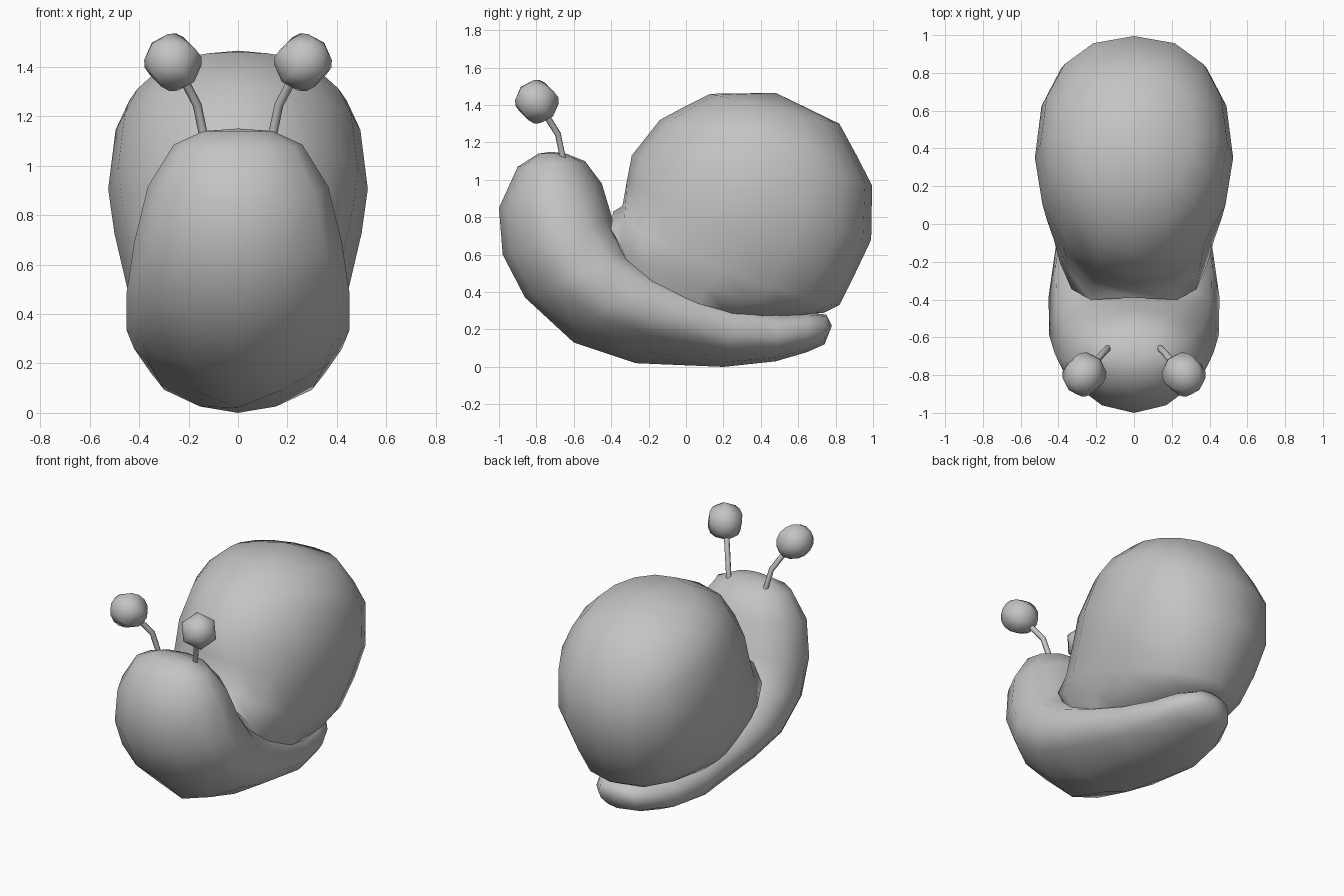
import bpy, bmesh, math
from mathutils import Vector

if "Cube" in bpy.data.objects:
    bpy.data.objects.remove(bpy.data.objects["Cube"], do_unlink=True)

grey = bpy.data.materials.new("plain grey")
grey.use_nodes = True
grey.diffuse_color = (0.55, 0.55, 0.55, 1)
grey.node_tree.nodes["Principled BSDF"].inputs["Base Color"].default_value = (0.55, 0.55, 0.55, 1)


def finish(name, bm, angle=60):
    bmesh.ops.recalc_face_normals(bm, faces=bm.faces)
    mesh = bpy.data.meshes.new(name)
    bm.to_mesh(mesh)
    bm.free()
    mesh.materials.append(grey)
    obj = bpy.data.objects.new(name, mesh)
    bpy.context.collection.objects.link(obj)
    bpy.ops.object.select_all(action="DESELECT")
    obj.select_set(True)
    bpy.context.view_layer.objects.active = obj
    bpy.ops.object.shade_smooth_by_angle(angle=math.radians(angle))


def power(v, e):
    return math.copysign(abs(v) ** e, v) if abs(v) > 1e-6 else 0.0


def bridge(bm, loops):
    for a, b in zip(loops, loops[1:]):
        n = len(a)
        for i in range(n):
            j = (i + 1) % n
            bm.faces.new((a[i], a[j], b[j], b[i]))


def loft(name, start, rings, end, n, angle):
    """Rings run between two (y, z) points; each has a half width, the squareness
    of its first and second halves, and how far its sides sag out of its plane,
    more so in the first half."""
    bm = bmesh.new()
    loops = []
    for py, pz, qy, qz, w, e_p, e_q, sag in rings:
        mid = Vector((0, (py + qy) / 2, (pz + qz) / 2))
        half = Vector((0, (qy - py) / 2, (qz - pz) / 2))
        down = Vector((0, half.z, -half.y)).normalized() * sag
        loop = []
        for i in range(n):
            a = math.tau * i / n
            c, s = math.cos(a), math.sin(a)
            e = e_q if c > 0 else e_p
            loop.append(bm.verts.new(mid + half * power(c, e) + down * abs(s) * (1 - 0.6 * c)
                                     + Vector((w * power(s, e), 0, 0))))
        loops.append(loop)
    bridge(bm, loops)
    for (y, z), loop in ((start, loops[0]), (end, loops[-1])):
        pole = bm.verts.new((0, y, z))
        for i in range(n):
            bm.faces.new((loop[i], loop[(i + 1) % n], pole))
    finish(name, bm, angle)


# Body: from the crown of the head, down the belly and back to the tail
loft("body", (-0.72, 1.15), [
    (-0.79, 1.14, -0.64, 1.14, 0.14, 1.0, 1.0, 0),
    (-0.90, 1.07, -0.54, 1.10, 0.26, 1.0, 1.0, 0),
    (-1.00, 0.85, -0.45, 0.98, 0.365, 1.1, 0.9, 0),
    (-0.98, 0.60, -0.39, 0.78, 0.42, 1.15, 0.8, 0),
    (-0.86, 0.37, -0.31, 0.61, 0.45, 1.2, 0.65, 0),
    (-0.60, 0.13, -0.12, 0.48, 0.452, 1.25, 0.6, -0.04),
    (-0.27, 0.02, 0.07, 0.39, 0.42, 1.25, 0.6, -0.08),
    (0.20, 0.00, 0.28, 0.33, 0.355, 1.2, 0.6, 0),
    (0.48, 0.03, 0.50, 0.285, 0.29, 1.1, 0.65, 0),
    (0.65, 0.08, 0.65, 0.29, 0.22, 1.0, 0.75, 0),
    (0.74, 0.12, 0.75, 0.28, 0.14, 1.0, 0.9, 0),
], (0.78, 0.22), 12, 70)

# Shell: from its hidden underside, past the front lip, to the top
loft("shell", (0.15, 0.26), [
    (-0.30, 0.56, 0.50, 0.27, 0.33, 0.7, 1.0, 0.13),
    (-0.39, 0.83, 0.74, 0.29, 0.41, 0.62, 0.95, 0.15),
    (-0.34, 0.86, 0.82, 0.33, 0.45, 0.75, 0.95, 0.09),
    (-0.315, 1.00, 0.90, 0.49, 0.50, 0.92, 0.9, 0.02),
    (-0.29, 1.13, 0.99, 0.68, 0.525, 1.0, 0.88, 0),
    (-0.14, 1.32, 0.995, 0.97, 0.495, 1.0, 0.87, 0),
    (-0.01, 1.39, 0.91, 1.135, 0.44, 1.0, 0.9, 0),
    (0.13, 1.46, 0.82, 1.30, 0.32, 1.0, 0.9, 0),
], (0.48, 1.465), 16, 50)

# Eye stalks and eyeballs on both sides
for side, label in ((1, "left"), (-1, "right")):
    path = [(0.135, -0.655, 1.10), (0.165, -0.685, 1.245), (0.215, -0.745, 1.34), (0.26, -0.79, 1.41)]
    pts = [Vector((side * x, y, z)) for x, y, z in path]
    bm = bmesh.new()
    loops = []
    for k, p in enumerate(pts):
        d = (pts[min(k + 1, 3)] - pts[max(k - 1, 0)]).normalized()
        u = d.cross(Vector((0, 1, 0))).normalized()
        v = d.cross(u)
        loops.append([bm.verts.new(p + 0.018 * (u * math.cos(math.tau * i / 6) + v * math.sin(math.tau * i / 6)))
                      for i in range(6)])
    bridge(bm, loops)
    bm.faces.new(loops[0])
    bm.faces.new(loops[-1])
    finish(label + "_eye_stalk", bm, 65)

    # The eyeball's pole continues the outward lean of its stalk
    bm = bmesh.new()
    bmesh.ops.create_uvsphere(bm, u_segments=6, v_segments=8, radius=0.118)
    turn = Vector((side * 0.6, -0.6, 0.53)).to_track_quat("Z", "Y").to_matrix()
    bmesh.ops.rotate(bm, verts=bm.verts, cent=(0, 0, 0), matrix=turn)
    bmesh.ops.translate(bm, verts=bm.verts, vec=(side * 0.263, -0.797, 1.418))
    finish(label + "_eye", bm, 65)
